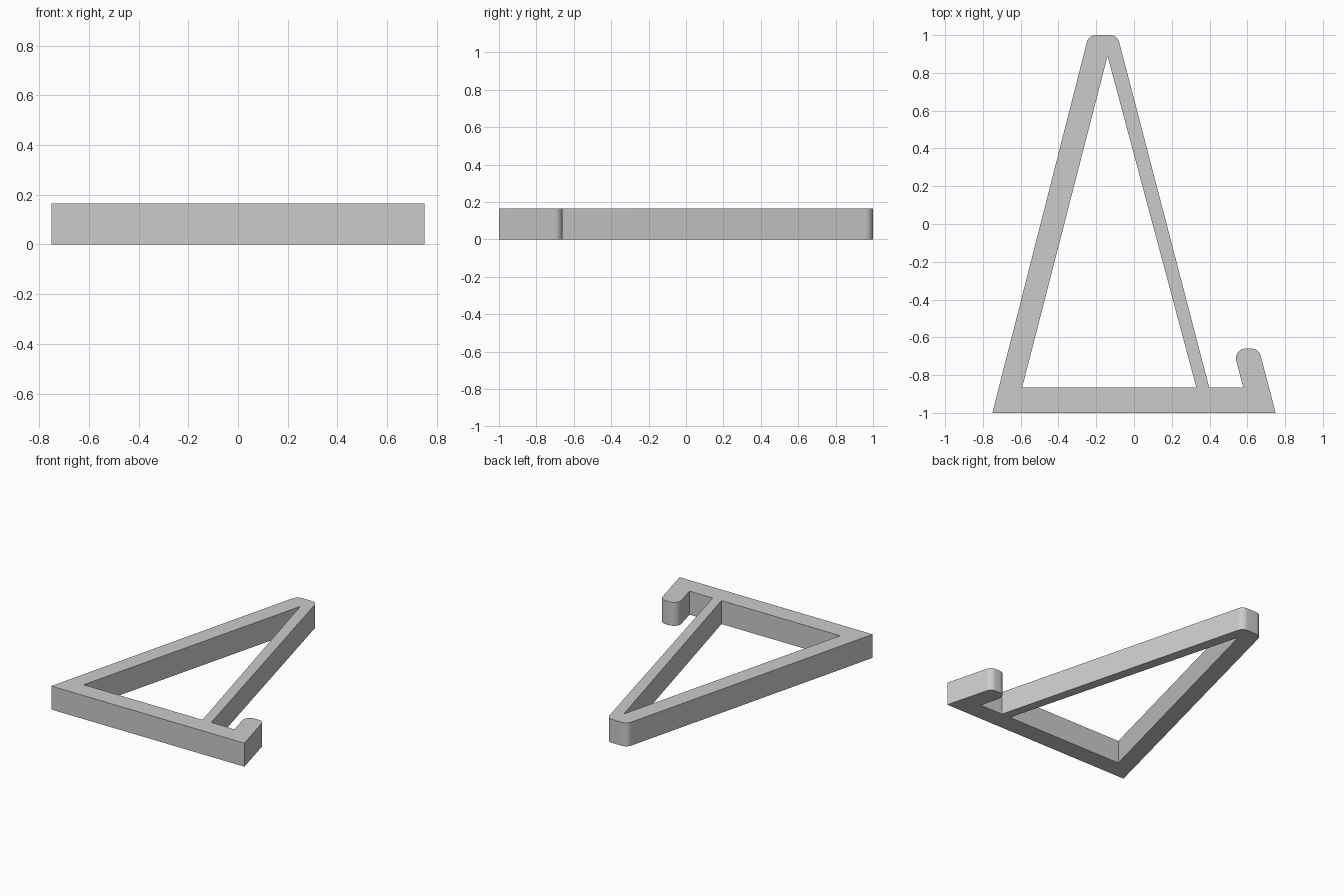
import bpy
import bmesh
from math import sin, tan
from mathutils import Vector

HEIGHT = 0.165
RADIUS = 0.05
STEPS = 12

cube = bpy.data.objects.get("Cube")
if cube:
    bpy.data.objects.remove(cube, do_unlink=True)


def fillet(prev, corner, nxt):
    """Points of an arc that rounds one corner of the outline."""
    a, b = (prev - corner).normalized(), (nxt - corner).normalized()
    half = a.angle(b) / 2
    centre = corner + (a + b).normalized() * (RADIUS / sin(half))
    start = corner + a * (RADIUS / tan(half)) - centre
    end = corner + b * (RADIUS / tan(half)) - centre
    return [centre + start.lerp(end, i / STEPS).normalized() * RADIUS for i in range(STEPS + 1)]


def rounded(points):
    """Outline from (x, y, is_round) corners."""
    corners = [Vector((x, y, 0)) for x, y, _ in points]
    path = []
    for i, (_, _, is_round) in enumerate(points):
        if is_round:
            path += fillet(corners[i - 1], corners[i], corners[(i + 1) % len(points)])
        else:
            path.append(corners[i])
    return path


# Outer edge: base bar, hook on the left, and the tall triangle
outer = rounded([
    (-0.75, -1, False), (0.75, -1, False),
    (0.661, -0.66, True), (0.525, -0.66, True),
    (0.578, -0.865, False), (0.398, -0.865, False),
    (-0.088, 1, True), (-0.24, 1, True),
])
# Triangular opening
opening = [Vector(p) for p in ((-0.592, -0.865, 0), (0.33, -0.865, 0), (-0.14, 0.89, 0))]

# Fill the flat profile around the opening, then raise it
bm = bmesh.new()
edges = []
for loop in (outer, opening):
    verts = [bm.verts.new(p) for p in loop]
    edges += [bm.edges.new((v, verts[(i + 1) % len(verts)])) for i, v in enumerate(verts)]
bmesh.ops.triangle_fill(bm, edges=edges, use_beauty=True, normal=(0, 0, 1))
raised = bmesh.ops.extrude_face_region(bm, geom=bm.faces[:], use_keep_orig=True)["geom"]
bmesh.ops.translate(bm, vec=(0, 0, HEIGHT), verts=[g for g in raised if isinstance(g, bmesh.types.BMVert)])
bmesh.ops.recalc_face_normals(bm, faces=bm.faces[:])
mesh = bpy.data.meshes.new("triangle_frame_with_hook")
bm.to_mesh(mesh)
bm.free()

frame = bpy.data.objects.new("triangle_frame_with_hook", mesh)
bpy.context.collection.objects.link(frame)

# Plain grey finish
grey = bpy.data.materials.new("plain_grey")
grey.use_nodes = True
colour = (0.6, 0.6, 0.6, 1)
grey.diffuse_color = colour
grey.node_tree.nodes["Principled BSDF"].inputs["Base Color"].default_value = colour
mesh.materials.append(grey)

# Smooth the rounded ends, keep the rims sharp
bpy.context.view_layer.objects.active = frame
frame.select_set(True)
bpy.ops.object.shade_smooth_by_angle(angle=0.5)
